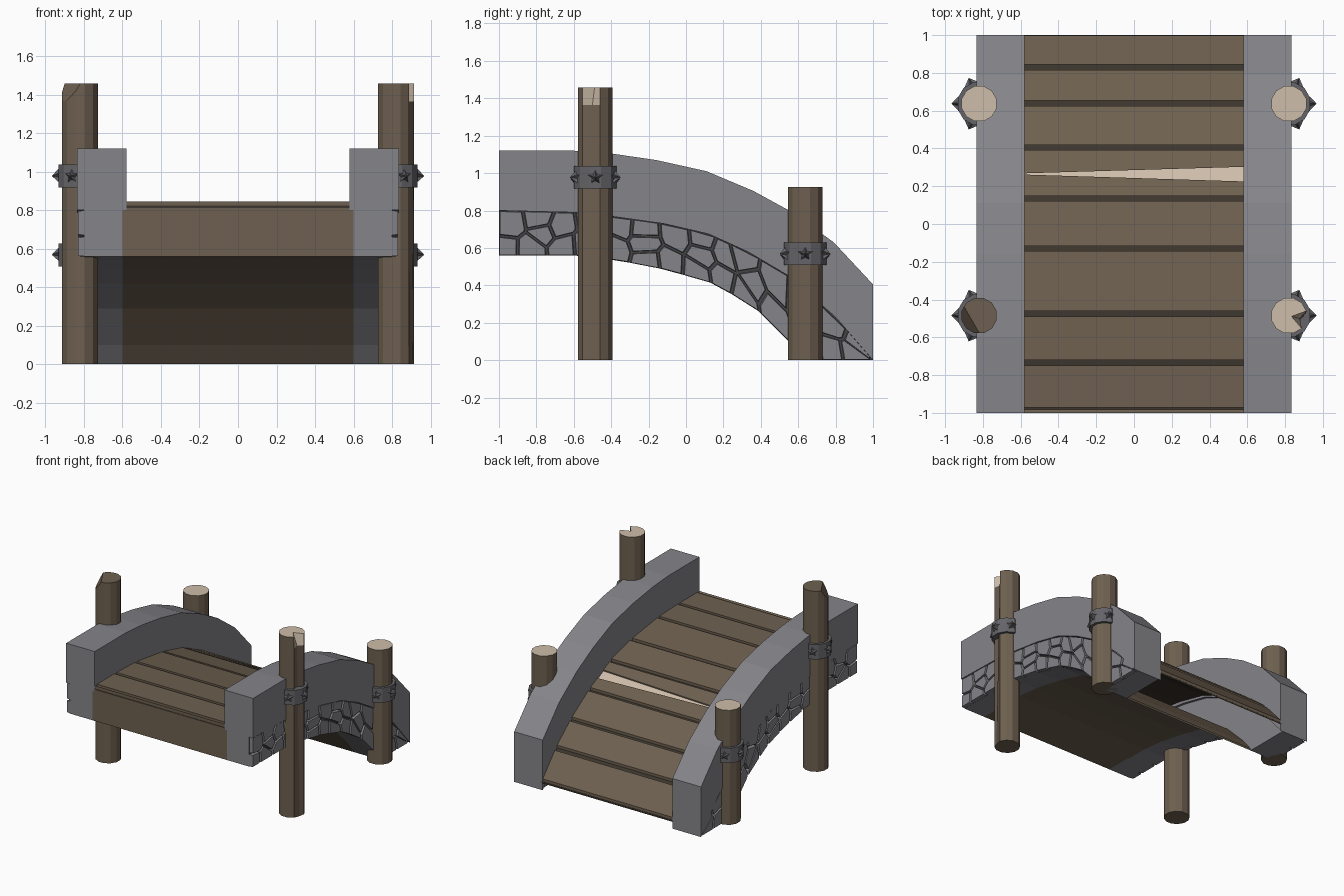
import bpy, bmesh, math, random
from mathutils import Vector

if "Cube" in bpy.data.objects:
    bpy.data.objects.remove(bpy.data.objects["Cube"])

random.seed(4)


def mat(name, r, g, b):
    m = bpy.data.materials.new(name)
    m.diffuse_color = (r, g, b, 1)
    m.use_nodes = True
    m.node_tree.nodes["Principled BSDF"].inputs["Base Color"].default_value = m.diffuse_color
    return m


STONE = mat("grey stone", 0.235, 0.235, 0.255)
CREVICE = mat("dark crevice", 0.06, 0.06, 0.065)
WOOD = mat("brown wood", 0.155, 0.117, 0.08)
GAP = mat("dark wood gap", 0.045, 0.036, 0.026)
CREAM = mat("pale cut wood", 0.62, 0.51, 0.40)
METAL = mat("iron", 0.13, 0.13, 0.142)

# side profiles (y, z)
TOP = [(-1, 1.12), (-.6, 1.12), (-.4, 1.105), (-.16, 1.07), (.11, 1.01),
       (.36, .905), (.57, .79), (.79, .63), (1, .405)]
MID = [(-1, .80), (-.6, .79), (-.37, .765), (-.12, .73), (.12, .675),
       (.33, .58), (.55, .45), (.8, .23), (1, 0)]
LOW = [(-1, .56), (-.6, .56), (-.4, .54), (-.14, .49), (.12, .42),
       (.36, .29), (.55, .10), (.63, 0), (1, 0)]


def at(prof, y):
    for (a, za), (b, zb) in zip(prof, prof[1:]):
        if y <= b:
            return za + (zb - za) * (y - a) / (b - a)
    return prof[-1][1]


def finish(name, bm, mats, mirror=False):
    bmesh.ops.recalc_face_normals(bm, faces=bm.faces)
    me = bpy.data.meshes.new(name)
    bm.to_mesh(me)
    bm.free()
    for m in mats:
        me.materials.append(m)
    ob = bpy.data.objects.new(name, me)
    bpy.context.collection.objects.link(ob)
    if mirror:
        ob.modifiers.new("mirror", 'MIRROR').use_axis[0] = True
    return ob


def loft(bm, rings, top_mat=0):
    """Closed solid through rings of equal vertex count; returns side faces per level."""
    vs = [[bm.verts.new(p) for p in r] for r in rings]
    n = len(vs[0])
    sides = []
    for a, b in zip(vs, vs[1:]):
        sides.append([bm.faces.new((a[i], a[(i + 1) % n], b[(i + 1) % n], b[i]))
                      for i in range(n)])
    bm.faces.new(vs[0][::-1])
    bm.faces.new(vs[-1]).material_index = top_mat
    return sides


def prism(name, prof, x0, x1, mats, outer=0, mirror=False):
    bm = bmesh.new()
    loft(bm, [[(x, y, z) for y, z in prof] for x in (x0, x1)], outer)
    return finish(name, bm, mats, mirror)


# stone parapets and the arch walls below them
prism("parapet", TOP + MID[::-1], .58, .835, [STONE], mirror=True)
prism("arch_wall", MID + LOW[:-1][::-1], .60, .80, [STONE, CREVICE], 1, True)


# irregular stones facing the arch walls: cells of jittered points
def clip(poly, p, n):
    out = []
    for a, b in zip(poly, poly[1:] + poly[:1]):
        da, db = (a - p).dot(n), (b - p).dot(n)
        if da <= 0:
            out.append(a)
        if da * db < 0:
            out.append(a.lerp(b, da / (da - db)))
    return out


H = .25
seeds = []
for c in range(14):
    rows = 2 + c % 2 if c < 10 else 2
    for r in range(rows):
        seeds.append(Vector((-.94 + c * .142 + random.uniform(-.045, .045),
                             H * (r + .5 + random.uniform(-.22, .22)) / rows)))
bm = bmesh.new()
for s in seeds:
    cell = [Vector(p) for p in ((-1, 0), (.985, 0), (.985, H), (-1, H))]
    for o in seeds:
        if o is not s and cell:
            d = (o - s).normalized()
            cell = clip(cell, (s + o) / 2 - d * .005, d)
    if len(cell) < 3:
        continue
    pts = [Vector((p.x, at(LOW, p.x) + (at(MID, p.x) - at(LOW, p.x)) * p.y / H)) for p in cell]
    mid = sum(pts, Vector((0, 0))) / len(pts)
    face = [p.lerp(mid, .07) for p in pts]
    loft(bm, [[(.79, p.x, p.y) for p in pts], [(.83, p.x, p.y) for p in face]])
finish("facing_stones", bm, [STONE], True)

# deck: dark base, underside, front board
deck = [(y, z - .275 - .04 * max(0, y)) for y, z in TOP]
prism("deck_base", [(y, z - .022) for y, z in deck] + [(y, z - .035) for y, z in deck[::-1]],
      -.59, .59, [GAP])
prism("deck_underside", LOW[:-1] + [(y, z + .015) for y, z in LOW[:-1][::-1]],
      -.61, .61, [WOOD])
prism("front_board", [(-1, .565), (-.98, .565), (-.98, .822), (-1, .845)], -.60, .60, [WOOD])


# planks
def slab(name, poly, y0, y1, m, drop=0):
    za, zb = at(deck, y0), at(deck, y1)
    bm = bmesh.new()
    loft(bm, [[(x, y, za + (zb - za) * (y - y0) / (y1 - y0) - o) for x, y in poly]
              for o in (.03, drop)])
    finish(name, bm, [m])


W = .59
gaps = [-.985, -.735, -.475, -.13, .135, .405, .64, .83, 1.013]
for i, (g, h) in enumerate(zip(gaps, gaps[1:])):
    a, b = g + .014, h - .014
    if i == 4:  # split plank with a pale wedge
        slab("split_plank_front", [(-W, a), (W, a), (W, .225), (-W, .262)], a, b, WOOD)
        slab("split_plank_back", [(-W, .268), (W, .303), (W, b), (-W, b)], a, b, WOOD)
        slab("split_wedge", [(-W, .262), (W, .225), (W, .303), (-W, .268)], a, b, CREAM, .01)
    else:
        slab("plank", [(-W, a), (W, a), (W, b), (-W, b)], a, b, WOOD)


# posts
def ring(x, y, z, r, n=12, pull=None):
    pts = []
    for k in range(n):
        t = math.tau * (k + .5) / n
        q = pull if (pull is not None and k == n - 1) else r
        pts.append((x + q * math.cos(t), y + q * math.sin(t), z))
    return pts


PX, FY, BY, R = .82, -.485, .637, .096
bm = bmesh.new()
loft(bm, [ring(PX, BY, z, R) for z in (0, .925)], 1)
finish("back_post", bm, [WOOD, CREAM], True)

# right front post with a tapering split and a notch in its top
bm = bmesh.new()
sides = loft(bm, [ring(PX, FY, 0, R, pull=.088), ring(PX, FY, 1.365, R, pull=.06),
                  ring(PX, FY, 1.457, R, pull=.015)], 1)
for k in (10, 11):
    sides[1][k].material_index = 1
finish("front_post_right", bm, [WOOD, CREAM])

# left front post with a chipped corner
bm = bmesh.new()
loft(bm, [ring(-PX, FY, z, R) for z in (0, 1.457)])
n = Vector((-.865, -.5, .55))
bmesh.ops.bisect_plane(bm, geom=bm.verts[:] + bm.edges[:] + bm.faces[:],
                       plane_co=Vector((-PX, FY, 1.457)) + Vector((-.865, -.5, 0)) * .045,
                       plane_no=n, clear_outer=True)
bmesh.ops.holes_fill(bm, edges=[e for e in bm.edges if e.is_boundary], sides=0)
finish("front_post_left", bm, [WOOD])

# iron collars with star studs
for name, y, z in (("front", FY, .977), ("back", BY, .568)):
    bm = bmesh.new()
    loft(bm, [ring(PX, y, zz, .117) for zz in (z - .06, z + .06)])
    for deg in (-68, 0, 68):
        t = math.radians(deg)
        out = Vector((math.cos(t), math.sin(t), 0))
        side = Vector((-math.sin(t), math.cos(t), 0))
        c = Vector((PX, y, z))
        base = []
        for k in range(10):
            a = math.tau * k / 10 + math.pi / 2
            rr = .042 if k % 2 == 0 else .021
            base.append(bm.verts.new(c + out * .108 + side * rr * math.cos(a)
                                     + Vector((0, 0, rr * math.sin(a)))))
        tip = bm.verts.new(c + out * .147)
        for k in range(10):
            bm.faces.new((base[k], base[(k + 1) % 10], tip))
        bm.faces.new(base[::-1])
    finish(name + "_collar", bm, [METAL], True)
